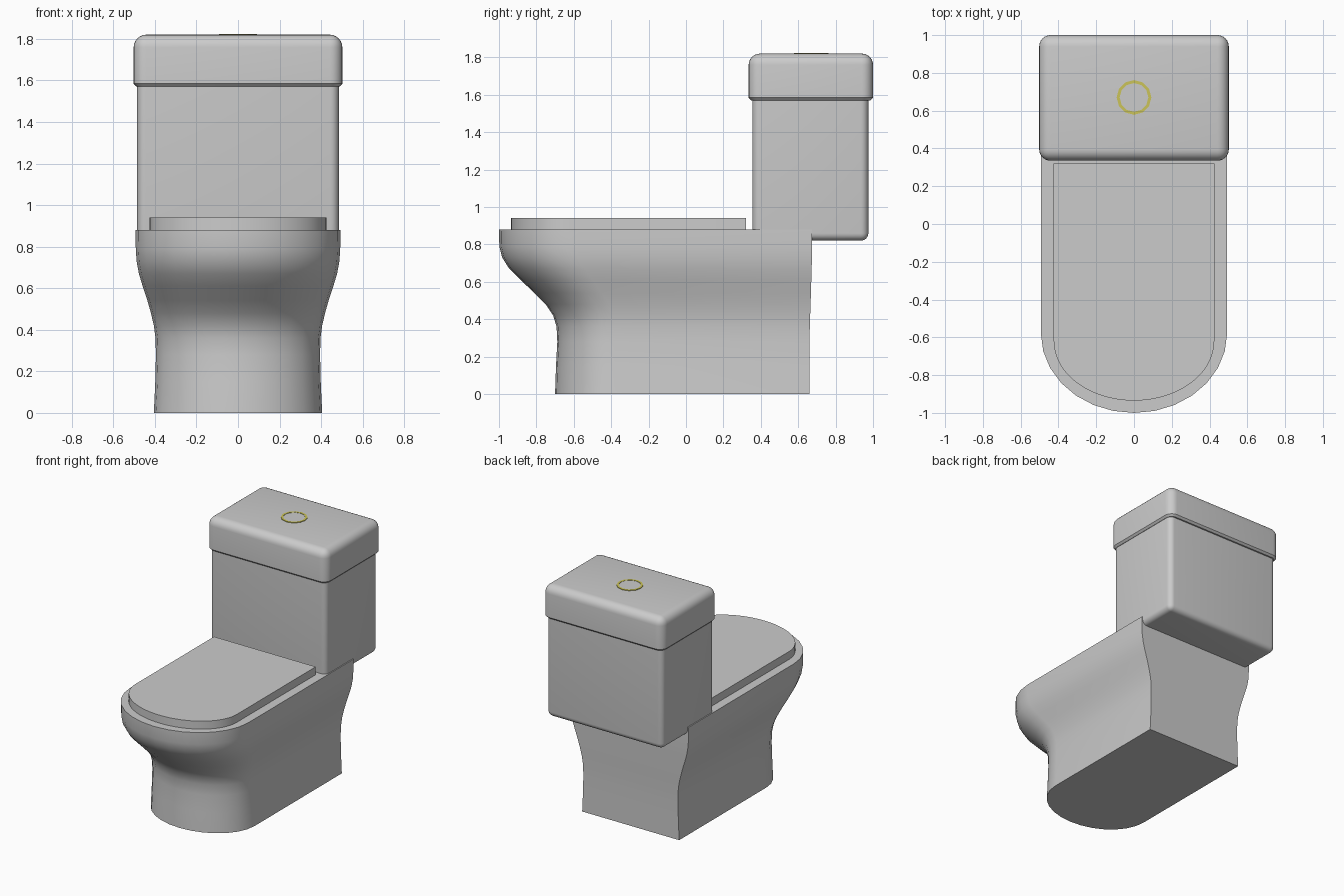
import bpy, bmesh, math
from mathutils import Vector

if "Cube" in bpy.data.objects:
    bpy.data.objects.remove(bpy.data.objects["Cube"])


def finish(name, bm, angle=35):
    bmesh.ops.recalc_face_normals(bm, faces=bm.faces)
    me = bpy.data.meshes.new(name)
    bm.to_mesh(me)
    bm.free()
    ob = bpy.data.objects.new(name, me)
    bpy.context.collection.objects.link(ob)
    bpy.ops.object.select_all(action='DESELECT')
    ob.select_set(True)
    bpy.context.view_layer.objects.active = ob
    bpy.ops.object.shade_smooth_by_angle(angle=math.radians(angle))
    return ob


def d_outline(half, front, arc_y, back, z, n):
    """Square back, half-ellipse front."""
    pts = [Vector((half, back, z))]
    for i in range(n + 1):
        a = math.pi * i / n
        pts.append(Vector((half * math.cos(a), arc_y + (front - arc_y) * math.sin(a), z)))
    pts.append(Vector((-half, back, z)))
    return pts


def loft(name, outlines):
    bm = bmesh.new()
    rings = [[bm.verts.new(p) for p in o] for o in outlines]
    n = len(rings[0])
    for a, b in zip(rings, rings[1:]):
        for i in range(n):
            j = (i + 1) % n
            bm.faces.new((a[i], a[j], b[j], b[i]))
    bm.faces.new(rings[0][::-1])
    bm.faces.new(rings[-1])
    return finish(name, bm)


def rounded_box(name, lo, hi, square_z, radius, lip=0):
    """Box rounded everywhere except the rim at square_z, which may get a chamfer."""
    bm = bmesh.new()
    bmesh.ops.create_cube(bm, size=1)
    for v in bm.verts:
        v.co = [l + (c + 0.5) * (h - l) for c, l, h in zip(v.co, lo, hi)]

    def rim():
        return [e for e in bm.edges if all(abs(v.co.z - square_z) < 1e-5 for v in e.verts)]
    keep = set(rim())
    bmesh.ops.bevel(bm, geom=[e for e in bm.edges if e not in keep], offset=radius,
                    segments=6, profile=0.5, affect='EDGES')
    if lip:
        bmesh.ops.bevel(bm, geom=rim(), offset=lip, segments=1, affect='EDGES')
    return finish(name, bm)


# Bowl and pedestal: height, half width, front y, arc start y, back y
rows = [(0, .405, -.70, -.38, .66), (.15, .398, -.695, -.38, .66),
        (.28, .395, -.688, -.38, .66), (.36, .397, -.692, -.38, .662),
        (.42, .405, -.71, -.39, .664), (.48, .419, -.75, -.41, .666),
        (.54, .436, -.81, -.45, .668), (.61, .459, -.885, -.50, .67),
        (.67, .477, -.945, -.54, .672), (.73, .488, -.983, -.57, .673),
        (.79, .492, -.998, -.58, .673), (.88, .493, -1.0, -.58, .673)]
loft("bowl", [d_outline(w, f, a, b, z, 14) for z, w, f, a, b in rows])

# Closed seat lid
loft("seat_lid", [d_outline(.425, -.935, -.62, .32, z, 32) for z in (.88, .94)])

# Cistern and its lid
rounded_box("cistern", (-.485, .355, .82), (.485, .975, 1.6), 1.6, .04)
rounded_box("cistern_lid", (-.502, .335, 1.57), (.502, 1.0, 1.82), 1.57, .06, .014)

# Flush button: grey disc inside a yellow ring
bm = bmesh.new()
loops = []
for r, z in ((.092, 1.815), (.092, 1.824), (.076, 1.824), (.076, 1.815)):
    loops.append([bm.verts.new((r * math.cos(math.tau * i / 12), .67 + r * math.sin(math.tau * i / 12), z))
                  for i in range(12)])
for k in range(4):
    a, b = loops[k], loops[(k + 1) % 4]
    for i in range(12):
        j = (i + 1) % 12
        bm.faces.new((a[i], a[j], b[j], b[i]))
ring = finish("button_ring", bm, 20)
mat = bpy.data.materials.new("yellow_trim")
mat.diffuse_color = (.6, .55, .1, 1)
mat.use_nodes = True
mat.node_tree.nodes["Principled BSDF"].inputs["Base Color"].default_value = mat.diffuse_color
ring.data.materials.append(mat)
bpy.ops.mesh.primitive_cylinder_add(vertices=12, radius=.077, depth=.008, location=(0, .67, 1.818),
                                    rotation=(0, 0, math.pi / 2))
bpy.context.object.name = "flush_button"
